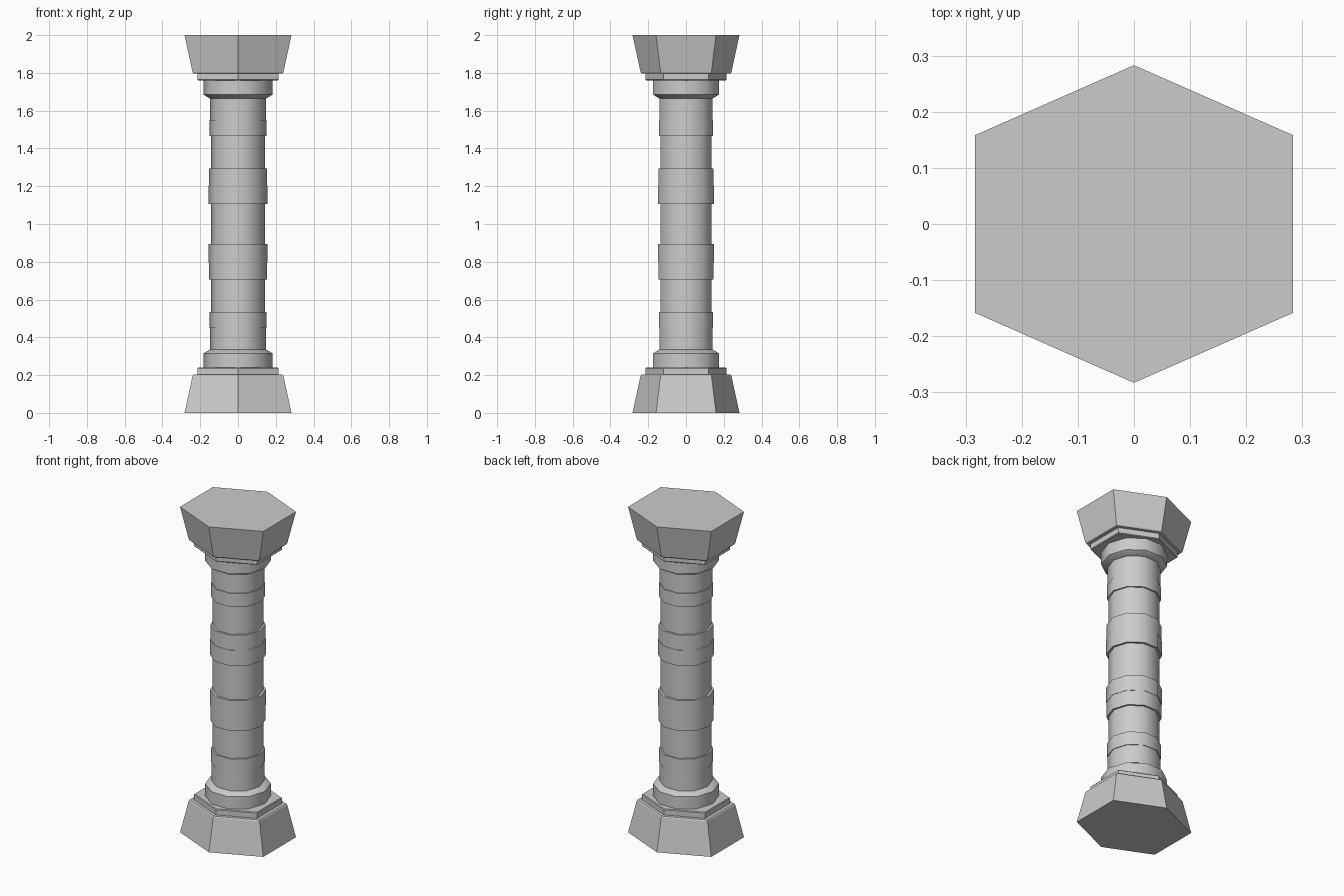
import bpy, bmesh, math

if "Cube" in bpy.data.objects:
    bpy.data.objects.remove(bpy.data.objects["Cube"])

MID = 1.0  # mirror height
# Hexagon with points on y and flat sides on x, unit half width
HEX = [(0, -1), (1, -0.56), (1, 0.56), (0, 1), (-1, 0.56), (-1, -0.56)]
TEN = [(math.cos(math.tau * i / 10), math.sin(math.tau * i / 10)) for i in range(10)]


def stack(name, section, profile, cap_end=True, smooth=False):
    """Loft a cross-section through (radius, z) steps, mirrored about mid height."""
    bm = bmesh.new()
    n = len(section)
    rings = [[bm.verts.new((x * r, y * r, z - MID)) for x, y in section]
             for r, z in profile]
    for a, b in zip(rings, rings[1:]):
        for i in range(n):
            j = (i + 1) % n
            bm.faces.new((a[i], a[j], b[j], b[i]))
    bm.faces.new(rings[0][::-1])
    if cap_end:
        bm.faces.new(rings[-1])
    me = bpy.data.meshes.new(name)
    bm.to_mesh(me)
    bm.free()
    ob = bpy.data.objects.new(name, me)
    ob.location.z = MID
    bpy.context.collection.objects.link(ob)
    mod = ob.modifiers.new("mirror", 'MIRROR')
    mod.use_axis = (False, False, True)
    if smooth:
        bpy.ops.object.select_all(action='DESELECT')
        ob.select_set(True)
        bpy.context.view_layer.objects.active = ob
        bpy.ops.object.shade_smooth_by_angle(angle=math.radians(40))
    return ob


# Base and capital blocks
stack("base_and_capital", HEX, [(0.283, 0), (0.24, 0.198), (0.235, 0.204)])
# Thin hexagonal plinths
stack("plinths", HEX, [(0.215, 0.204), (0.215, 0.236), (0.211, 0.24)])
# Ten-sided shaft with collar and raised bands
stack("shaft", TEN, [
    (0.183, 0.24), (0.183, 0.315), (0.15, 0.335),   # collar
    (0.147, 0.335), (0.147, 0.45),                  # lower shaft
    (0.151, 0.45), (0.151, 0.533),                  # narrow band
    (0.142, 0.533), (0.142, 0.705),
    (0.154, 0.705), (0.154, 0.797),                 # double band
    (0.156, 0.797), (0.156, 0.893),
    (0.142, 0.893), (0.142, 1.0)], cap_end=False, smooth=True)
